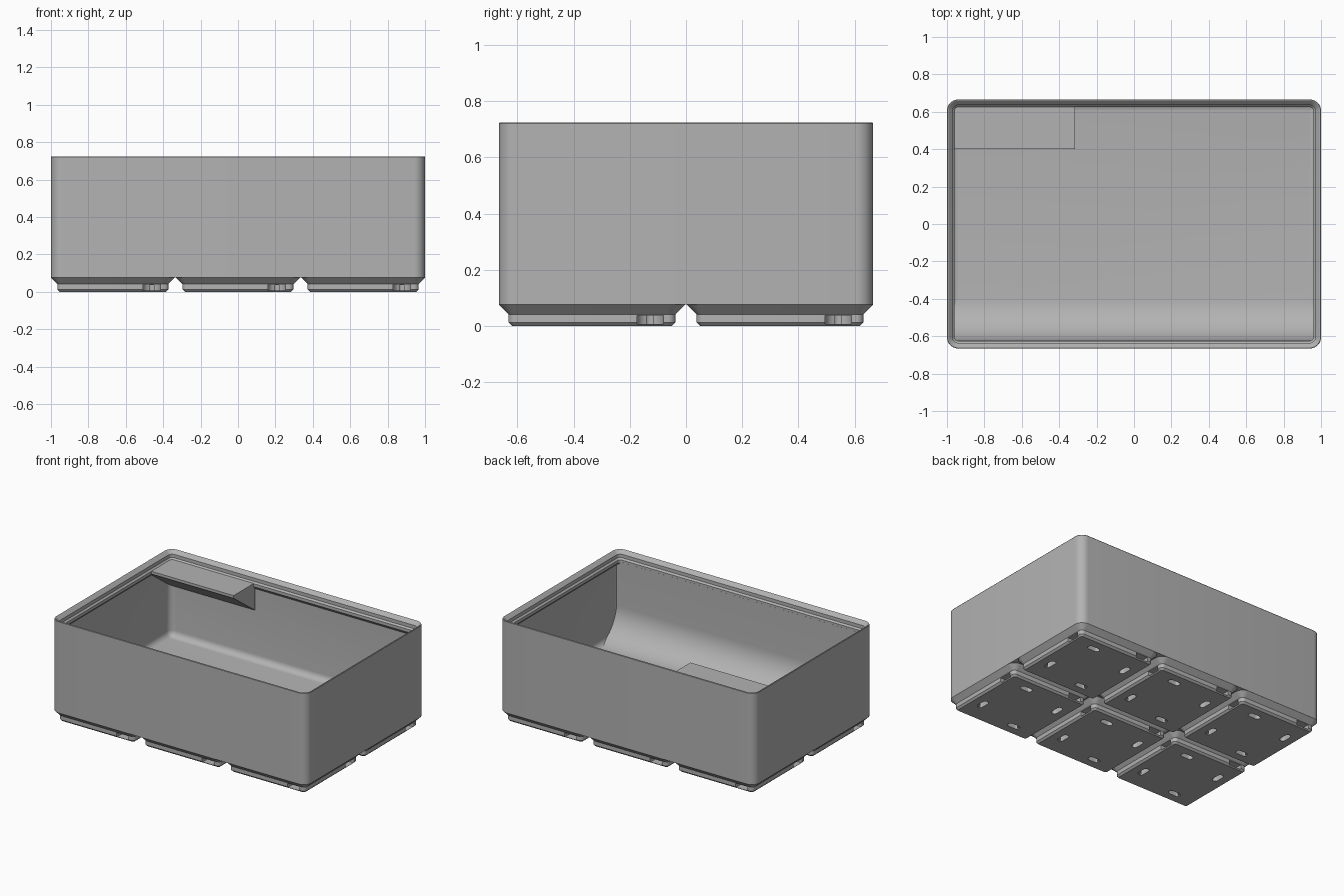
import bpy, bmesh, math

if "Cube" in bpy.data.objects:
    bpy.data.objects.remove(bpy.data.objects["Cube"])

MM = 2 / 125.5          # one millimetre in model units
CELL = 42 * MM
HX, HY, R = 1.0, 0.6655, 0.06

grey = bpy.data.materials.new("plain grey")
grey.use_nodes = True
grey.diffuse_color = (0.45, 0.45, 0.45, 1)
grey.node_tree.nodes["Principled BSDF"].inputs["Base Color"].default_value = grey.diffuse_color


def make(name, bm):
    bmesh.ops.recalc_face_normals(bm, faces=bm.faces)
    mesh = bpy.data.meshes.new(name)
    bm.to_mesh(mesh)
    bm.free()
    mesh.materials.append(grey)
    ob = bpy.data.objects.new(name, mesh)
    bpy.context.collection.objects.link(ob)
    return ob


def activate(ob):
    bpy.ops.object.select_all(action='DESELECT')
    ob.select_set(True)
    bpy.context.view_layer.objects.active = ob


def smooth(ob):
    activate(ob)
    bpy.ops.object.shade_smooth_by_angle(angle=math.radians(30))


def rounded_rect(hx, hy, r, steps=8):
    pts = []
    for k, (sx, sy) in enumerate([(1, 1), (-1, 1), (-1, -1), (1, -1)]):
        for i in range(steps + 1):
            a = (k + i / steps) * math.pi / 2
            pts.append((sx * (hx - r) + r * math.cos(a), sy * (hy - r) + r * math.sin(a)))
    return pts


def loft(bm, loops):
    """Skin a stack of equal 3D loops and cap both ends."""
    rings = [[bm.verts.new(p) for p in loop] for loop in loops]
    n = len(rings[0])
    for a, b in zip(rings, rings[1:]):
        for i in range(n):
            j = (i + 1) % n
            bm.faces.new((a[i], a[j], b[j], b[i]))
    bm.faces.new(rings[0][::-1])
    bm.faces.new(rings[-1])


def inset_loops(hx, hy, r, profile):
    return [[(x, y, z) for x, y in rounded_rect(hx - d, hy - d, max(r - d, 0.002))]
            for d, z in profile]


# Bin shell: outer wall, stacking lip, inner wall, floor fillet
WALL, FLOOR, FIL = 0.015, 0.112, 0.044
profile = [(0, 0.0757), (0, 0.721), (0.003, 0.725), (0.007, 0.724), (0.03, 0.701),
           (0.03, 0.677), (0.041, 0.666), (0.041, 0.645), (WALL, 0.619)]
for i in range(7):
    a = i / 6 * math.pi / 2
    profile.append((WALL + FIL * (1 - math.cos(a)), FLOOR + FIL * (1 - math.sin(a))))
bm = bmesh.new()
loft(bm, inset_loops(HX, HY, R, profile))
smooth(make("bin_shell", bm))


def prism(name, x0, x1, section):
    bm = bmesh.new()
    loft(bm, [[(x, y, z) for y, z in section] for x in (x0, x1)])
    ob = make(name, bm)
    smooth(ob)
    return ob


# Curved scoop along the front wall
SR = 0.224
section = [(-0.64, 0.65), (-0.64, FLOOR - 0.01), (-0.4, FLOOR - 0.01)]
for i in range(17):
    a = i / 16 * math.pi / 2
    section.append((-0.4 - SR * math.sin(a), FLOOR + 0.0005 + SR * (1 - math.cos(a))))
section.append((-0.4 - SR, 0.65))
prism("front_scoop", -0.985, 0.985, section)

# Label ledge in the back corner
prism("label_ledge", -0.985, -0.315, [(0.4, 0.667), (0.4, 0.648), (0.64, 0.472), (0.64, 0.667)])

# Stepped foot
bm = bmesh.new()
loft(bm, inset_loops(20.75 * MM, 20.75 * MM, 3.75 * MM,
                     [(2.95 * MM, 0), (2.15 * MM, 0.8 * MM), (2.15 * MM, 2.6 * MM),
                      (0, 4.75 * MM), (0, 5.2 * MM)]))
foot = make("feet", bm)


def cutter(name, half, start, end, z0, z1):
    """Four round-ended channels, turned about the foot centre."""
    bm = bmesh.new()
    for k in range(4):
        c, s = math.cos(k * math.pi / 2), math.sin(k * math.pi / 2)
        flat = []
        for centre, base in ((end, math.pi), (start, 0)):
            for i in range(13):
                a = base + i / 12 * math.pi
                flat.append((13 + half * math.cos(a), centre + half * math.sin(a)))
        loft(bm, [[((x * c - y * s) * MM, (x * s + y * c) * MM, z * MM) for x, y in flat]
                  for z in (z0, z1)])
    ob = make(name, bm)
    ob.hide_render = True
    return ob


# Side pockets and the small slots underneath
cutters = [cutter("pocket_cutter", 2.93, -13, -26, 0.45, 2.4),
           cutter("slot_cutter", 1.25, -6.07, -9.2, -1, 2.3)]
activate(foot)
for cut in cutters:
    mod = foot.modifiers.new("cut", 'BOOLEAN')
    mod.operation = 'DIFFERENCE'
    mod.solver = 'EXACT'
    mod.object = cut
    bpy.ops.object.modifier_apply(modifier=mod.name)
for cut in cutters:
    bpy.data.objects.remove(cut)

# Repeat the foot on a three by two grid
smooth(foot)
foot.location = (-CELL, -CELL / 2, 0)
for axis, count in ((0, 3), (1, 2)):
    mod = foot.modifiers.new("grid", 'ARRAY')
    mod.count = count
    mod.use_relative_offset = False
    mod.use_constant_offset = True
    mod.constant_offset_displace = [CELL if i == axis else 0 for i in range(3)]
